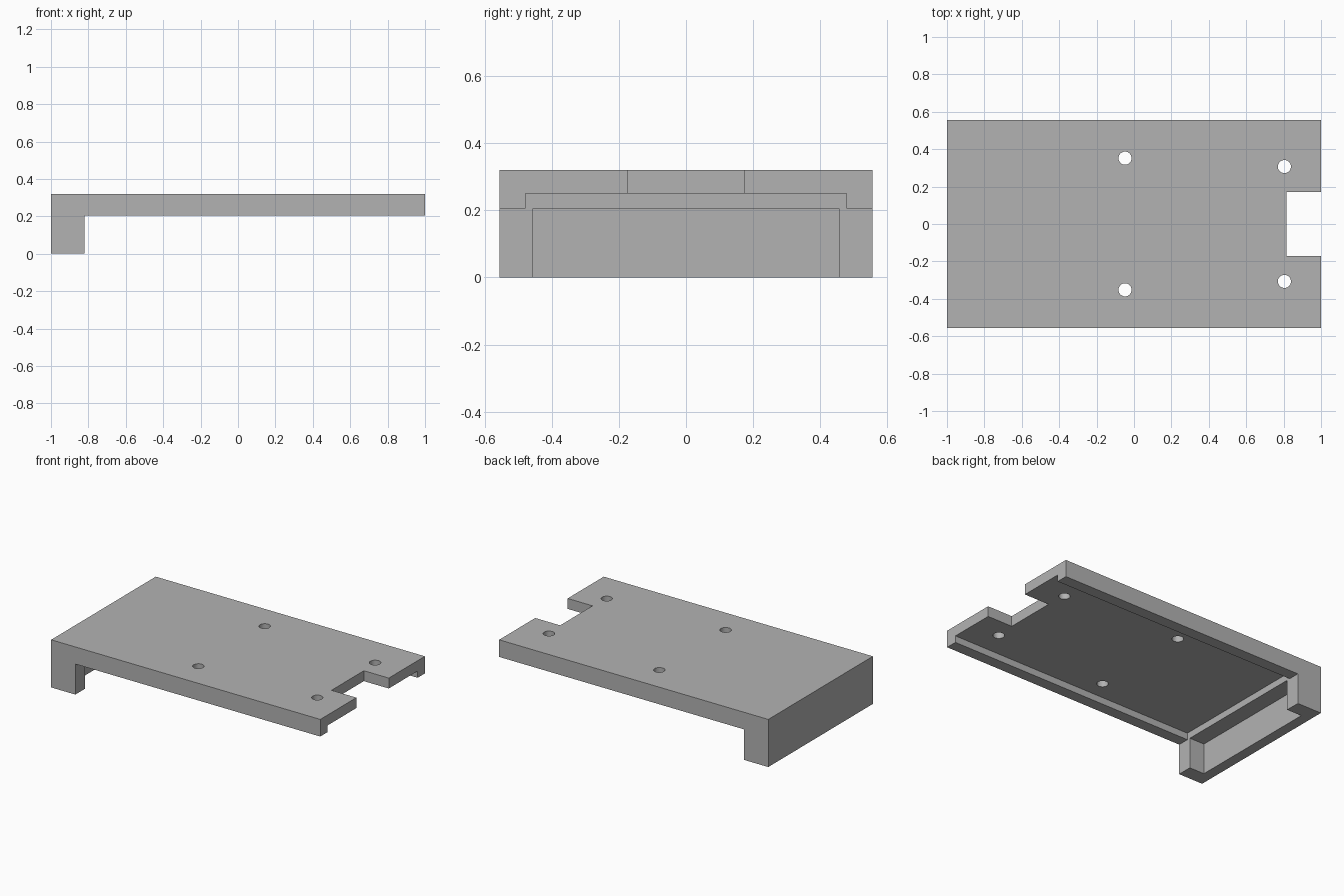
import bpy

cube = bpy.data.objects.get("Cube")
if cube:
    bpy.data.objects.remove(cube, do_unlink=True)

HALF_Y = 0.555
LEG_X = -0.82      # inner face of the end leg
RAIL_Z = 0.205     # underside of the side rails
PLATE_Z = 0.25     # underside of the thin plate
TOP_Z = 0.32

grey = bpy.data.materials.new("plain grey")
grey.use_nodes = True
colour = (0.45, 0.45, 0.45, 1)
grey.diffuse_color = colour
grey.node_tree.nodes["Principled BSDF"].inputs["Base Color"].default_value = colour


def prism(name, profile, half_y):
    """Extrude an x-z profile symmetrically along y."""
    n = len(profile)
    verts = [(x, y, z) for y in (-half_y, half_y) for x, z in profile]
    faces = [tuple(range(n)), tuple(reversed(range(n, 2 * n)))]
    faces += [(i, i + n, (i + 1) % n + n, (i + 1) % n) for i in range(n)]
    mesh = bpy.data.meshes.new(name)
    mesh.from_pydata(verts, [], faces)
    obj = bpy.data.objects.new(name, mesh)
    bpy.context.collection.objects.link(obj)
    return obj


def box(name, x0, x1, z0, z1, half_y):
    return prism(name, [(x0, z0), (x1, z0), (x1, z1), (x0, z1)], half_y)


def cut(target, cutter):
    """Subtract the cutter, then discard it."""
    cutter.hide_render = True
    mod = target.modifiers.new("cut", 'BOOLEAN')
    mod.operation = 'DIFFERENCE'
    mod.solver = 'EXACT'
    mod.object = cutter
    bpy.context.view_layer.objects.active = target
    bpy.ops.object.modifier_apply(modifier=mod.name)
    bpy.data.objects.remove(cutter, do_unlink=True)


# L-shaped body: long plate with a leg at the right end
bracket = prism("mounting_bracket", [
    (-1, 0), (LEG_X, 0), (LEG_X, RAIL_Z), (1, RAIL_Z), (1, TOP_Z), (-1, TOP_Z)], HALF_Y)
bracket.data.materials.append(grey)

# Underside recess leaving two side rails, open at the far end
cut(bracket, box("recess_cutter", LEG_X, 1.1, 0.1, PLATE_Z, 0.478))
# Pocket in the leg leaving a thin end wall and two corner posts
cut(bracket, box("pocket_cutter", -0.93, -0.7, -0.1, RAIL_Z, 0.455))
# Notch in the open end
cut(bracket, box("notch_cutter", 0.815, 1.1, 0.1, 0.5, 0.172))

# Four screw holes
for x, y in ((-0.048, 0.352), (0.804, 0.307)):
    for side in (-1, 1):
        bpy.ops.mesh.primitive_cylinder_add(
            vertices=32, radius=0.035, depth=0.3, location=(x, side * y, TOP_Z))
        cut(bracket, bpy.context.object)
